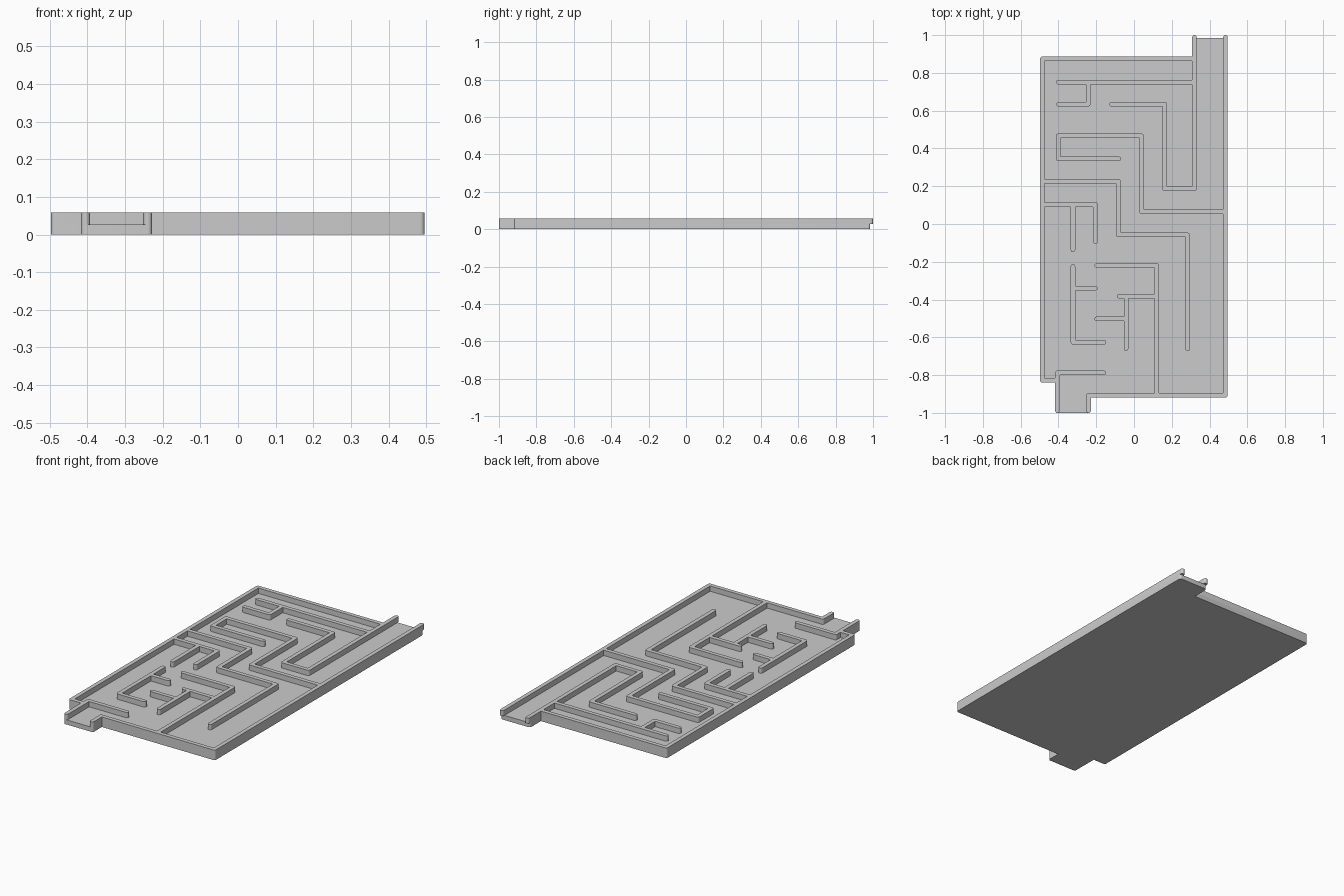
import bpy, bmesh, math
from mathutils import Vector

if "Cube" in bpy.data.objects:
    bpy.data.objects.remove(bpy.data.objects["Cube"])

R = 0.012            # half the wall thickness
FLOOR, TOP = 0.027, 0.058
FRONT, BACK, FLOOR_BACK = -1 + R, 1 - R, 0.985 - R
LEFT, RIGHT = -0.485, 0.484


def offset_loop(points, r=R, steps=8):
    """Grow a counter-clockwise loop by r: round outer corners, mitred inner ones."""
    pts = [Vector(p) for p in points]
    out = []
    for i, p in enumerate(pts):
        d1 = (p - pts[i - 1]).normalized()
        d2 = (pts[(i + 1) % len(pts)] - p).normalized()
        n1, n2 = Vector((d1.y, -d1.x)), Vector((d2.y, -d2.x))
        cross, dot = d1.x * d2.y - d1.y * d2.x, d1.dot(d2)
        if cross < -1e-6:
            out.append(p + (n1 + n2) * (r / (1 + dot)))
        else:
            turn = math.atan2(abs(cross), dot)
            start = math.atan2(n1.y, n1.x)
            for k in range(steps + 1):
                a = start + turn * k / steps
                out.append(p + Vector((math.cos(a), math.sin(a))) * r)
    return out


def slab(name, loop, z0, z1):
    """Extrude an outline between two heights."""
    bm = bmesh.new()
    face = bm.faces.new([bm.verts.new((p.x, p.y, z0)) for p in offset_loop(loop)])
    ext = bmesh.ops.extrude_face_region(bm, geom=[face], use_keep_orig=True)
    moved = [v for v in ext["geom"] if isinstance(v, bmesh.types.BMVert)]
    bmesh.ops.translate(bm, verts=moved, vec=(0, 0, z1 - z0))
    bmesh.ops.recalc_face_normals(bm, faces=bm.faces)
    mesh = bpy.data.meshes.new(name)
    bm.to_mesh(mesh)
    bm.free()
    ob = bpy.data.objects.new(name, mesh)
    bpy.context.collection.objects.link(ob)
    bpy.ops.object.select_all(action='DESELECT')
    ob.select_set(True)
    bpy.context.view_layer.objects.active = ob
    bpy.ops.object.shade_smooth_by_angle(angle=math.radians(35))


def wall(name, path):
    """Wall along a path: trace it there and back so both ends become round."""
    slab(name, path + path[-2:0:-1], FLOOR, TOP)


# floor plate with entry and exit tongues
slab("floor", [
    (-0.405, FRONT), (-0.24, FRONT), (-0.24, -0.907), (RIGHT, -0.907),
    (RIGHT, FLOOR_BACK), (0.32, FLOOR_BACK), (0.32, 0.874), (LEFT, 0.874),
    (LEFT, -0.828), (-0.405, -0.828)], 0, FLOOR)

# perimeter
wall("right_border", [(-0.24, FRONT), (-0.24, -0.907), (RIGHT, -0.907), (RIGHT, BACK)])
wall("left_border", [(-0.405, -0.828), (LEFT, -0.828), (LEFT, 0.874), (0.32, 0.874)])
wall("front_channel_wall", [(-0.405, FRONT), (-0.405, -0.788), (-0.16, -0.788)])

# back section
wall("back_channel_wall", [(0.32, BACK), (0.32, 0.186), (0.162, 0.186),
                           (0.162, 0.634), (-0.118, 0.634)])
wall("back_long_wall", [(-0.40, 0.751), (0.32, 0.751)])
wall("back_hook", [(-0.243, 0.751), (-0.243, 0.634), (-0.40, 0.634)])
wall("middle_step_wall", [(-0.081, 0.345), (-0.402, 0.345), (-0.402, 0.466),
                          (0.04, 0.466), (0.04, 0.066), (RIGHT, 0.066)])

# centre divider
wall("divider_wall", [(LEFT, 0.226), (-0.082, 0.226), (-0.082, -0.058),
                      (0.284, -0.058), (0.284, -0.66)])

# front section
wall("left_shelf", [(LEFT, 0.103), (-0.204, 0.103), (-0.204, -0.094)])
wall("left_shelf_branch", [(-0.323, 0.103), (-0.323, -0.137)])
wall("left_corner_wall", [(-0.323, -0.224), (-0.323, -0.626), (-0.16, -0.626)])
wall("left_corner_branch", [(-0.323, -0.34), (-0.205, -0.34)])
wall("front_divider", [(-0.197, -0.22), (0.12, -0.22), (0.12, -0.907)])
wall("front_divider_branch", [(-0.078, -0.382), (0.121, -0.382)])
wall("front_spur", [(-0.042, -0.382), (-0.042, -0.66)])
wall("front_spur_branch", [(-0.197, -0.502), (-0.042, -0.502)])
